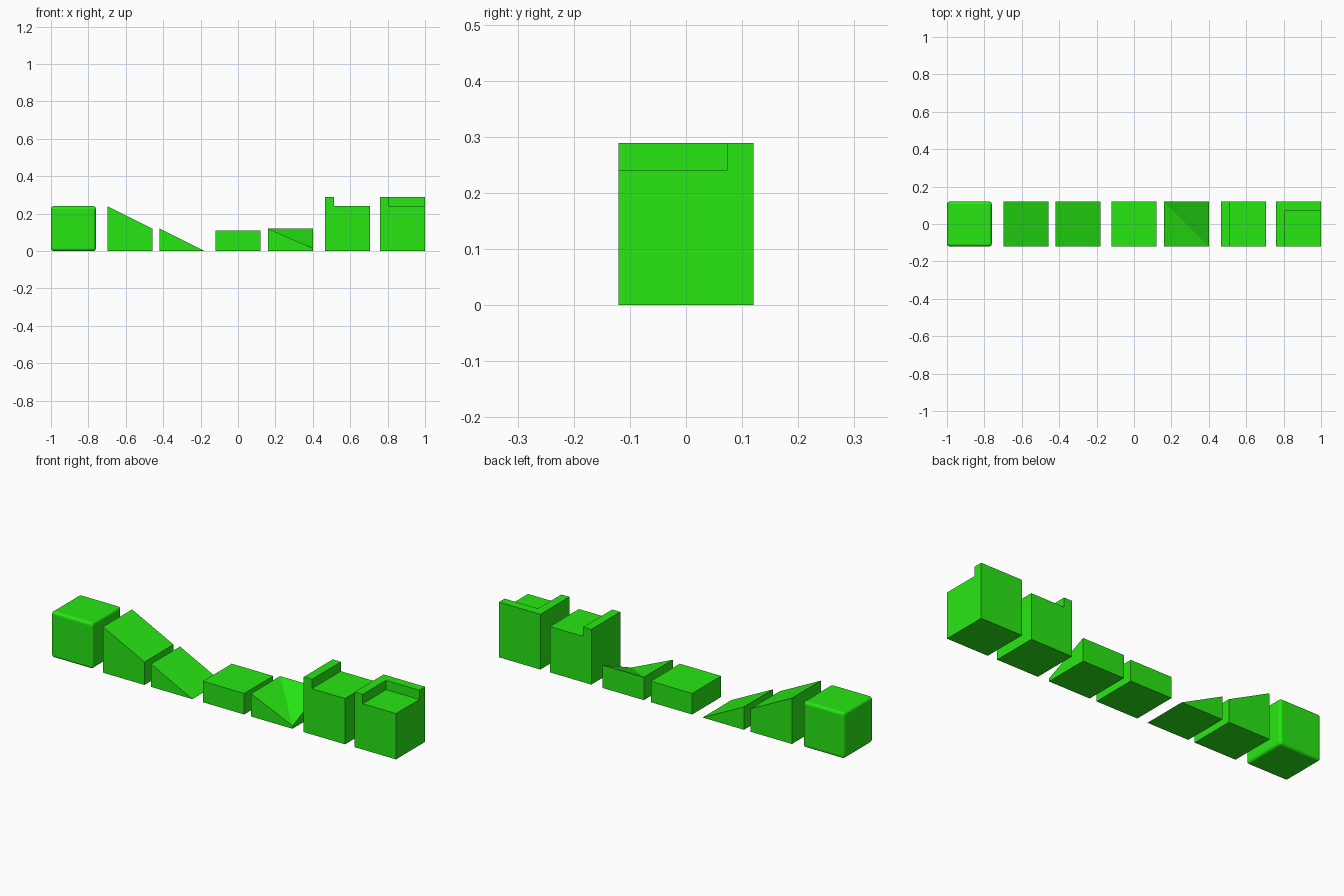
import bpy
import bmesh

if "Cube" in bpy.data.objects:
    bpy.data.objects.remove(bpy.data.objects["Cube"])

W = 0.24          # footprint of every block
H = W / 2
LIP = 0.047       # rail thickness
TOP = 0.289       # rail height

green = bpy.data.materials.new("green")
green.diffuse_color = (0.021, 0.8, 0.007, 1)
green.use_nodes = True
green.node_tree.nodes["Principled BSDF"].inputs["Base Color"].default_value = green.diffuse_color


def finish(name, bm, x):
    bmesh.ops.recalc_face_normals(bm, faces=bm.faces)
    mesh = bpy.data.meshes.new(name)
    bm.to_mesh(mesh)
    bm.free()
    mesh.materials.append(green)
    obj = bpy.data.objects.new(name, mesh)
    obj.location.x = x
    bpy.context.collection.objects.link(obj)
    return obj


def prism(name, x, profile):
    """Extrude an x-z profile through the full block depth."""
    bm = bmesh.new()
    face = bm.faces.new([bm.verts.new((px, -H, pz)) for px, pz in profile])
    new = bmesh.ops.extrude_face_region(bm, geom=[face])["geom"]
    bmesh.ops.translate(bm, vec=(0, W, 0),
                        verts=[g for g in new if isinstance(g, bmesh.types.BMVert)])
    return finish(name, bm, x)


def box(height):
    return [(-H, 0), (H, 0), (H, height), (-H, height)]


# Full block with slightly rounded edges
cube = prism("rounded_block", -0.88, box(W))
bevel = cube.modifiers.new("edge_bevel", "BEVEL")
bevel.width = 0.014
bevel.segments = 3

# Two ramps forming a long slope, then a half-height block
prism("upper_ramp", -0.578, [(-H, 0), (H, 0), (H, W / 2), (-H, W)])
prism("lower_ramp", -0.30, [(-H, 0), (H, 0), (-H, W / 2)])
prism("half_block", 0, box(0.11))

# Inner corner slope: half block with its front right corner lowered
corner = prism("corner_ramp", 0.28, box(W / 2))
bm = bmesh.new()
bm.from_mesh(corner.data)
bm.verts.ensure_lookup_table()


def top_vert(sx, sy):
    return next(v for v in bm.verts
                if v.co.z > 0.05 and v.co.x * sx > 0 and v.co.y * sy > 0)


low, back_left = top_vert(1, -1), top_vert(-1, 1)
bmesh.ops.connect_verts(bm, verts=[low, back_left])   # valley crease
low.co.z = 0.015
bm.normal_update()
bm.to_mesh(corner.data)
bm.free()

# Block with a rail along its left edge
railed = [(-H, 0), (H, 0), (H, W), (-H + LIP, W), (-H + LIP, TOP), (-H, TOP)]
prism("edge_rail_block", 0.585, railed)

# Block with an L-shaped rail along its left and back edges
prism("corner_rail_block", 0.88, box(W))
bm = bmesh.new()
outline = [(-H, -H), (-H + LIP, -H), (-H + LIP, H - LIP),
           (H, H - LIP), (H, H), (-H, H)]
face = bm.faces.new([bm.verts.new((px, py, W)) for px, py in outline])
new = bmesh.ops.extrude_face_region(bm, geom=[face])["geom"]
bmesh.ops.translate(bm, vec=(0, 0, TOP - W),
                    verts=[g for g in new if isinstance(g, bmesh.types.BMVert)])
finish("corner_rail", bm, 0.88)
